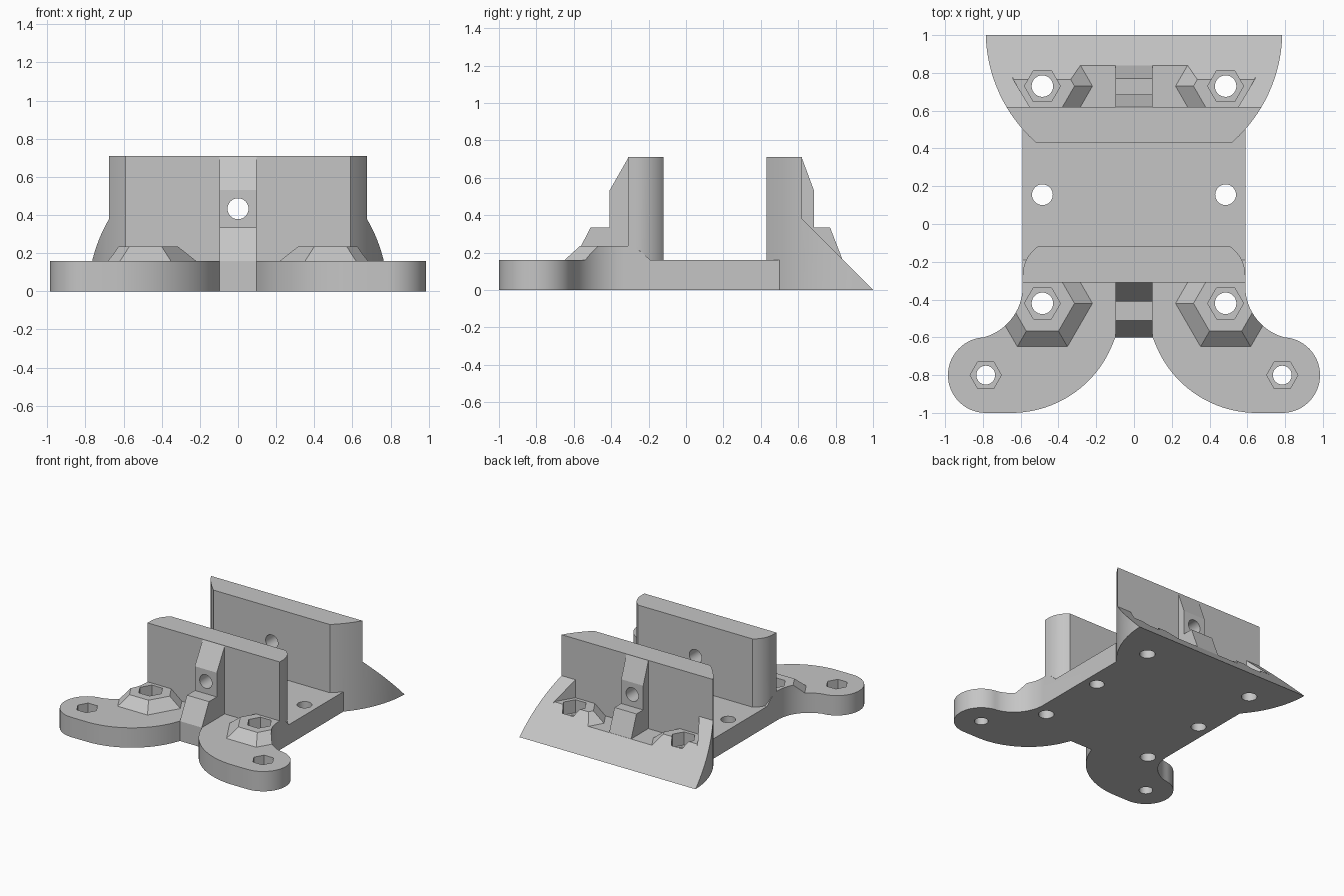
import bpy, bmesh, math

if "Cube" in bpy.data.objects:
    bpy.data.objects.remove(bpy.data.objects["Cube"])

grey = bpy.data.materials.new("grey plastic")
grey.diffuse_color = (0.56, 0.56, 0.56, 1)
grey.use_nodes = True
grey.node_tree.nodes["Principled BSDF"].inputs["Base Color"].default_value = grey.diffuse_color
T = 0.16          # plate thickness
TOP = 0.71        # wall height


def make(name, bottom, top):
    """Closed solid between two matching rings of points, normals outward."""
    bm = bmesh.new()
    a = [bm.verts.new(p) for p in bottom]
    b = [bm.verts.new(p) for p in top]
    n = len(a)
    bm.faces.new(a[::-1])
    bm.faces.new(b)
    for i in range(n):
        bm.faces.new((a[i], a[(i + 1) % n], b[(i + 1) % n], b[i]))
    if bm.calc_volume(signed=True) < 0:
        bmesh.ops.reverse_faces(bm, faces=bm.faces)
    me = bpy.data.meshes.new(name)
    bm.to_mesh(me)
    bm.free()
    ob = bpy.data.objects.new(name, me)
    bpy.context.collection.objects.link(ob)
    me.materials.append(grey)
    return ob


def prism(name, pts, z0, z1):
    return make(name, [(x, y, z0) for x, y in pts], [(x, y, z1) for x, y in pts])


def side_prism(name, pts, half):
    """Extrude a (y, z) profile along x."""
    return make(name, [(-half, y, z) for y, z in pts], [(half, y, z) for y, z in pts])


def arc(cx, cy, r, a0, a1, n):
    angles = [math.radians(a0 + (a1 - a0) * i / n) for i in range(n + 1)]
    return [(cx + r * math.cos(a), cy + r * math.sin(a)) for a in angles]


def ring(cx, cy, r, n):
    return arc(cx, cy, r, 0, 360, n)[:-1]


def mirrored(pts):
    """Close a right-hand half outline with its mirror image."""
    return pts + [(-x, y) for x, y in reversed(pts)]


def volume(me):
    bm = bmesh.new()
    bm.from_mesh(me)
    v = bm.calc_volume(signed=True)
    bm.free()
    return v


def combine(ob, other, op):
    """Apply a boolean; keep the result only if its volume is plausible."""
    va, vb = volume(ob.data), volume(other.data)
    low, high = {'UNION': (max(va, vb) * 0.99, (va + vb) * 1.01),
                 'DIFFERENCE': (va * 0.5, va * 1.001),
                 'INTERSECT': (va * 0.05, va * 1.001)}[op]
    for solver in ('MANIFOLD', 'EXACT'):
        mod = ob.modifiers.new(op, 'BOOLEAN')
        mod.operation, mod.solver, mod.object = op, solver, other
        bpy.context.view_layer.update()
        dg = bpy.context.evaluated_depsgraph_get()
        me = bpy.data.meshes.new_from_object(ob.evaluated_get(dg))
        ob.modifiers.clear()
        if len(me.polygons) and low <= volume(me) <= high:
            ob.data = me
            bpy.data.objects.remove(other)
            return True
    if op != 'UNION':
        bpy.data.objects.remove(other)
    return False


def boss(x, y):
    """Hexagonal frustum around a bolt."""
    return make("bolt_boss", [(a, b, T - 0.0375) for a, b in ring(x, y, 0.3125, 6)],
                [(a, b, 0.235) for a, b in ring(x, y, 0.17, 6)])


# base plate with two curved front feet
half = [(0.098, -0.6)]
half += arc(0.65, -0.422, 0.578, 197.9, 270, 24)[1:]
half += arc(0.785, -0.8, 0.2, -90, 79.8, 28)
half += arc(0.869, -0.33, 0.28, 259.8, 180, 16)[1:]
half += [(0.589, 0.5)]
plate_outline = mirrored(half)
body = prism("bracket_body", plate_outline, 0, T)
parts = [body]


def add(ob):
    if not combine(body, ob, 'UNION'):
        parts.append(ob)


# front wall with rounded inner corners
add(prism("front_wall", mirrored([(0.589, -0.31)] + arc(0.407, -0.27, 0.182, 0, 55.5, 10)), 0.08, TOP))

# front bolt bosses, trimmed to the plate outline
for s in (-1, 1):
    b = boss(s * 0.485, -0.42)
    combine(b, prism("trim", plate_outline, 0.05, 0.4), 'INTERSECT')
    add(b)

# rear wall and sloping wedge inside a round outline
rear = prism("rear_wall", ring(0, 1.02, 0.785, 128), -0.1, 1)
combine(rear, side_prism("profile", [(0.43, 0), (1, 0), (0.62, 0.38), (0.62, TOP), (0.43, TOP)], 1.2), 'INTERSECT')

# pocket in the wedge that leaves the rear bosses standing
pocket = prism("pocket", mirrored([(0.552, 0.62), (0.642, 0.77), (0.642, 0.95)]), T, 0.5)
for s in (-1, 1):
    combine(pocket, boss(s * 0.485, 0.73), 'DIFFERENCE')
combine(rear, pocket, 'DIFFERENCE')
add(rear)

# stepped centre ribs on the outer side of each wall
front_rib = [(-0.25, 0), (-0.6, 0), (-0.6, T), (-0.51, 0.335), (-0.41, 0.335),
             (-0.41, 0.53), (-0.31, TOP - 0.005), (-0.25, TOP - 0.005)]
rear_rib = [(0.55, 0.05), (0.838, 0.05), (0.838, T), (0.77, 0.335), (0.685, 0.335),
            (0.685, 0.53), (0.62, TOP - 0.005), (0.55, TOP - 0.005)]
add(side_prism("front_rib", front_rib, 0.098))
add(side_prism("rear_rib", rear_rib, 0.098))

# bolt holes: x, y, hole radius, hex recess radius, recess floor
bolts = [(0.485, 0.155, 0.055, 0, 0), (0.485, -0.42, 0.057, 0.095, 0.13),
         (0.485, 0.73, 0.057, 0.095, 0.13), (0.785, -0.8, 0.05, 0.083, 0.08)]
cross = ring(0, 0.433, 0.055, 32)
for part in parts:
    for x, y, r, hex_r, floor in bolts:
        for s in (-1, 1):
            combine(part, prism("hole", ring(s * x, y, r, 32), -0.1, 0.6), 'DIFFERENCE')
            if hex_r:
                combine(part, prism("recess", ring(s * x, y, hex_r, 6), floor, 0.6), 'DIFFERENCE')
    # cross hole through both walls
    combine(part, make("cross_hole", [(x, -0.9, z) for x, z in cross],
                       [(x, 0.95, z) for x, z in cross]), 'DIFFERENCE')

for part in parts:
    part.select_set(True)
bpy.context.view_layer.objects.active = body
bpy.ops.object.shade_smooth_by_angle(angle=math.radians(15))
